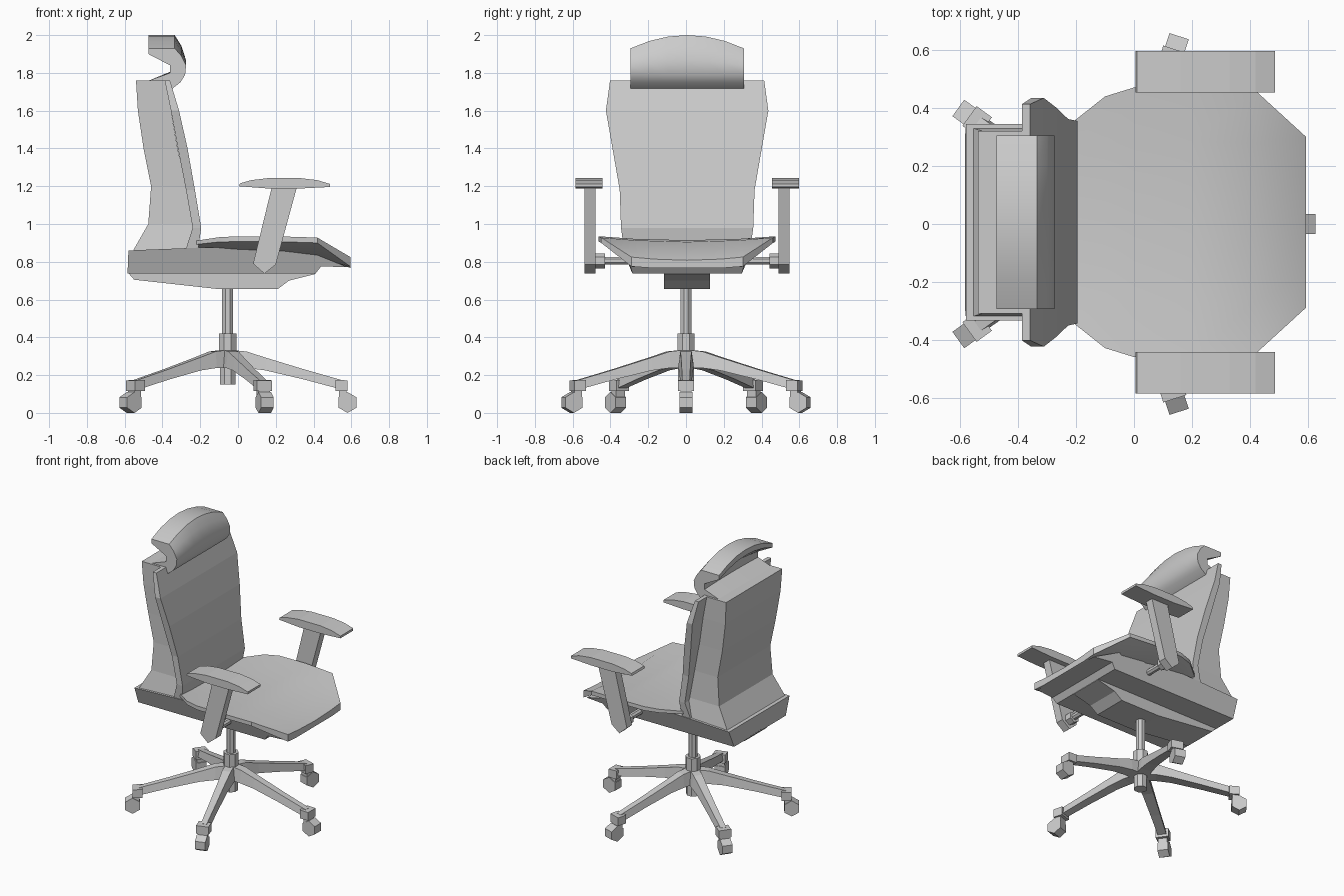
import bpy, bmesh, math
from mathutils import Matrix, Vector

if "Cube" in bpy.data.objects:
    bpy.data.objects.remove(bpy.data.objects["Cube"])

CY = 0.006          # the seat unit sits a touch off the base centre
CX = -0.055         # base column position


def loft(name, rings, matrix=Matrix(), smooth=False):
    """Skin equal-length rings of points and cap both ends."""
    bm = bmesh.new()
    vs = [[bm.verts.new(matrix @ Vector(p)) for p in r] for r in rings]
    n = len(rings[0])
    for a, b in zip(vs, vs[1:]):
        for i in range(n):
            j = (i + 1) % n
            bm.faces.new((a[i], a[j], b[j], b[i]))
    bm.faces.new(vs[0])
    bm.faces.new(vs[-1])
    bmesh.ops.recalc_face_normals(bm, faces=bm.faces)
    me = bpy.data.meshes.new(name)
    bm.to_mesh(me)
    bm.free()
    ob = bpy.data.objects.new(name, me)
    bpy.context.collection.objects.link(ob)
    if smooth:
        bpy.ops.object.select_all(action='DESELECT')
        ob.select_set(True)
        bpy.context.view_layer.objects.active = ob
        bpy.ops.object.shade_smooth_by_angle(angle=math.radians(30))
    return ob


def prism(name, profile, y0, y1, matrix=Matrix()):
    """Extrude an x-z profile across y."""
    return loft(name, [[(x, y, z) for x, z in profile] for y in (y0, y1)], matrix)


def rod(name, start, end, radius, sides=8):
    a, b = Vector(start), Vector(end)
    m = Matrix.Translation(a) @ (b - a).to_track_quat('Z', 'Y').to_matrix().to_4x4()
    ring = [(radius * math.cos(t), radius * math.sin(t))
            for t in ((i + .5) * math.tau / sides for i in range(sides))]
    return loft(name, [[(x, y, z) for x, y in ring] for z in (0, (b - a).length)], m)


# Central column and hub
rod("gas_column", (CX, 0, .38), (CX, 0, .69), .031)
rod("hub_upper", (CX, 0, .3), (CX, 0, .42), .05)
rod("hub_lower", (CX, 0, .15), (CX, 0, .31), .045)

# Five arched legs with casters
leg = [(0, .335, .24, .042), (.1, .325, .238, .042), (.2, .293, .225, .037),
       (.4, .232, .178, .032), (.6, .175, .125, .028)]
for k in range(5):
    m = Matrix.Translation((CX, 0, 0)) @ Matrix.Rotation(k * math.tau / 5, 4, 'Z')
    loft(f"base_leg_{k}", [[(r, -w * .7, t), (r, w * .7, t), (r, w, b), (r, -w, b)]
                           for r, t, b, w in leg], m)
    prism(f"caster_socket_{k}", [(.57, .115), (.57, .175), (.635, .172), (.635, .115)],
          -.042, .042, m)
    prism(f"caster_stem_{k}", [(.59, .07), (.59, .12), (.63, .12), (.63, .07)], -.03, .03, m)
    hexagon = [(.635 + .055 * math.sin(i * math.pi / 3), .055 + .055 * math.cos(i * math.pi / 3))
               for i in range(6)]
    prism(f"caster_wheel_{k}", hexagon, -.035, .035, m)

M = Matrix.Translation((0, CY, 0))

# Mechanism box below the pan
prism("tilt_mechanism", [(-.585, .745), (-.55, .705), (-.1, .655), (.21, .655),
                         (.27, .7), (.41, .735), (.41, .745)], -.122, .122, M)

# Seat pan, narrower at the bottom
pan = [(-.585, .738, .29), (-.58, .86, .34), (-.2, .875, .34), (.05, .88, .34),
       (.42, .835, .34), (.58, .772, .28), (.44, .775, .3), (.41, .738, .29)]
loft("seat_pan", [[(x, s * w, z) for x, z, w in pan] for s in (-1, 1)], M)

# Dished seat cushion: x, half width, edge z, centre z, rim depth, underside z
seat = [(-.22, .34, .912, .9, .02, .86), (-.1, .435, .93, .908, .025, .86),
        (0, .466, .935, .912, .028, .86), (.2, .468, .935, .914, .028, .85),
        (.42, .455, .928, .905, .028, .82), (.595, .295, .825, .808, .05, .768)]
rings = []
for x, w, ze, zc, d, zb in seat:
    top = [(x, w * u, zc + (ze - zc) * u * u) for u in (-1, -.6, 0, .6, 1)]
    rings.append(top + [(x, w, ze - d), (x, w * .68, zb), (x, -w * .68, zb), (x, -w, ze - d)])
loft("seat_cushion", rings, M, smooth=True)

# Backrest shell: z, rear x, front x, half width
shell = [(.86, -.555, -.27, .325), (1.0, -.475, -.235, .30), (1.2, -.46, -.275, .295),
         (1.4, -.5, -.32, .30), (1.6, -.53, -.355, .31), (1.76, -.54, -.375, .315)]
loft("back_shell", [[(a, -w, z), (b, -w, z), (b, w, z), (a, w, z)]
                    for z, a, b, w in shell], M)

# Backrest pad
pad = [(.87, -.275, -.21, .335), (.98, -.24, -.195, .35), (1.18, -.275, -.228, .357),
       (1.4, -.318, -.267, .395), (1.6, -.355, -.312, .43), (1.76, -.388, -.36, .408)]
loft("back_pad", [[(a, -w, z), (b, -w, z), (b, w, z), (a, w, z)]
                  for z, a, b, w in pad], M)

# Hooked headrest with an arched top
hook = [(-.475, 1.9), (-.475, 1.93), (-.335, 1.93), (-.3, 1.89), (-.275, 1.84), (-.28, 1.79),
        (-.305, 1.75), (-.35, 1.715), (-.475, 1.735), (-.475, 1.758), (-.36, 1.8), (-.36, 1.84)]
rings = []
for i in range(7):
    u = i / 3 - 1
    lift = .07 * (1 - u * u)
    rings.append([(x, .3 * u, z + lift * max(0, min(1, (z - 1.79) / .13))) for x, z in hook])
loft("headrest", rings, M, smooth=True)

# Armrests on both sides
arm_pad = [(.005, 1.2), (.01, 1.215), (.07, 1.232), (.16, 1.243), (.33, 1.243), (.42, 1.232),
           (.487, 1.212), (.487, 1.196), (.33, 1.188), (.16, 1.188)]
post = [(.18, 1.2), (.313, 1.2), (.2, .785), (.14, .737), (.08, .79)]
for side, s in (("left", 1), ("right", -1)):
    prism(f"arm_pad_{side}", arm_pad, s * .448, s * .592, M)
    prism(f"arm_post_{side}", post, s * .485, s * .543, M)
    rod(f"arm_rod_{side}", (.14, s * .25 + CY, .805), (.14, s * .5 + CY, .805), .022)
    rod(f"arm_collar_{side}", (.14, s * .435 + CY, .805), (.14, s * .49 + CY, .805), .04, 6)
